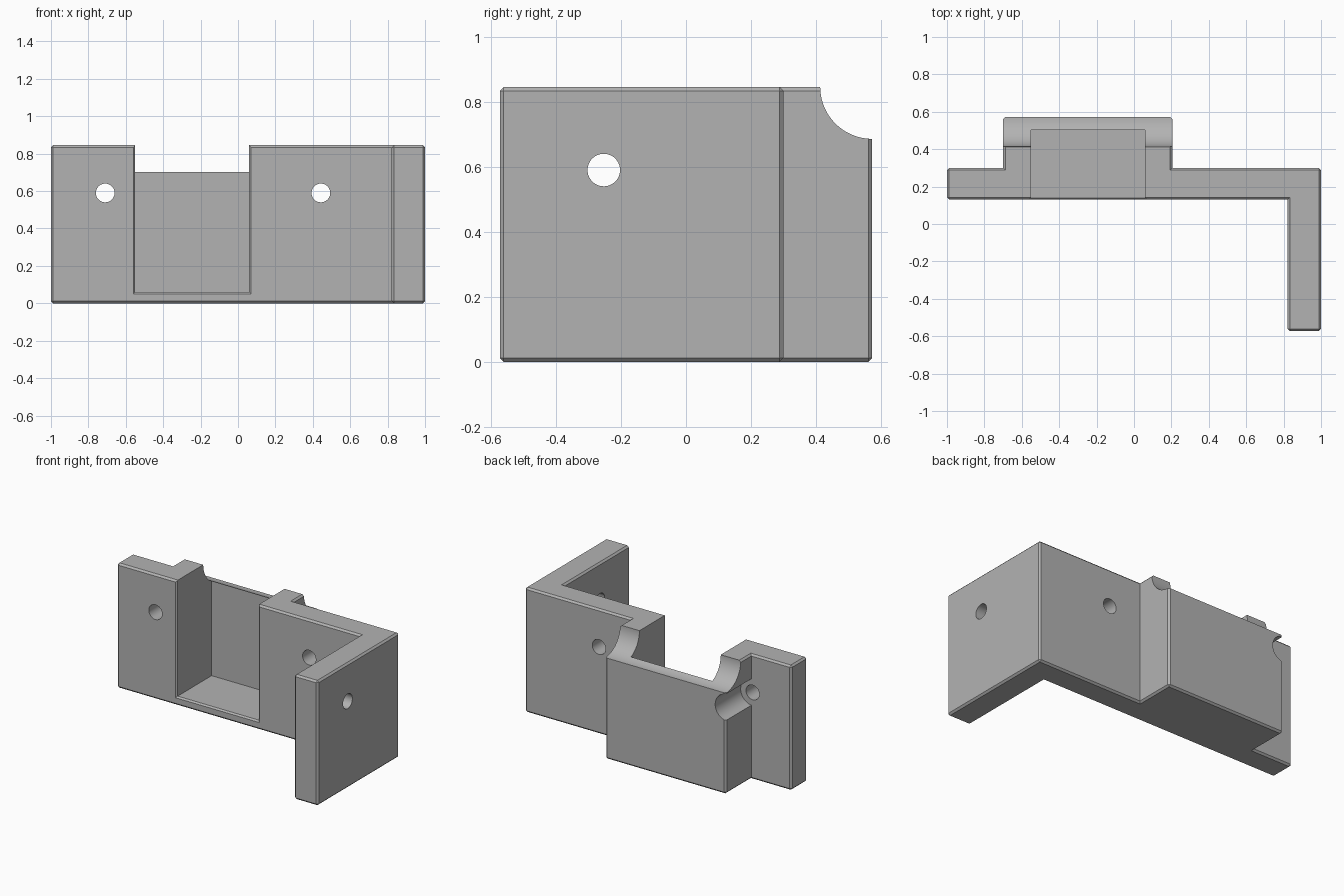
import bpy, bmesh, math
from mathutils import Vector, Matrix

old = bpy.data.objects.get("Cube")
if old:
    bpy.data.objects.remove(old, do_unlink=True)

TOP, BACK, CHAMFER = 0.846, 0.573, 0.012
PLATE_FRONT, PLATE_BACK = 0.13, 0.30

grey = bpy.data.materials.new("plain_grey")
grey.use_nodes = True
colour = (0.45, 0.45, 0.45, 1)
grey.diffuse_color = colour
grey.node_tree.nodes["Principled BSDF"].inputs["Base Color"].default_value = colour


def finish(name, bm):
    bmesh.ops.recalc_face_normals(bm, faces=bm.faces)
    mesh = bpy.data.meshes.new(name)
    bm.to_mesh(mesh)
    bm.free()
    mesh.materials.append(grey)
    obj = bpy.data.objects.new(name, mesh)
    bpy.context.collection.objects.link(obj)
    return obj


def cylinder(name, start, end, radius, sides=64):
    start, end = Vector(start), Vector(end)
    axis = end - start
    turn = axis.to_track_quat('Z', 'Y').to_matrix().to_4x4()
    bm = bmesh.new()
    bmesh.ops.create_cone(bm, cap_ends=True, segments=sides, radius1=radius,
                          radius2=radius, depth=axis.length,
                          matrix=Matrix.Translation((start + end) / 2) @ turn)
    return finish(name, bm)


# Bracket body: extruded footprint with all outward edges chamfered
footprint = [(-1, PLATE_FRONT), (0.822, PLATE_FRONT), (0.822, -BACK), (1, -BACK),
             (1, PLATE_BACK), (0.205, PLATE_BACK), (0.205, BACK), (-0.70, BACK),
             (-0.70, PLATE_BACK), (-1, PLATE_BACK)]
bm = bmesh.new()
base = bm.faces.new([bm.verts.new((x, y, 0)) for x, y in footprint])
top = bmesh.ops.extrude_face_region(bm, geom=[base])["geom"]
bmesh.ops.translate(bm, vec=(0, 0, TOP),
                    verts=[v for v in top if isinstance(v, bmesh.types.BMVert)])
bmesh.ops.recalc_face_normals(bm, faces=bm.faces)
bm.normal_update()
bmesh.ops.bevel(bm, geom=[e for e in bm.edges if e.is_convex], offset=CHAMFER,
                segments=1, profile=0.5, affect='EDGES')
body = finish("bracket_body", bm)

# Pocket cutter: open at the top, flaring at the front for a chamfered mouth
bm = bmesh.new()
rings = []
for y, flare in ((PLATE_FRONT - 0.01, 0.02), (PLATE_FRONT + 0.01, 0), (0.503, 0)):
    left, right, low = -0.55 - flare, 0.06 + flare, 0.06 - flare
    rings.append([bm.verts.new((x, y, z)) for x, z in
                  ((left, low), (right, low), (right, 1), (left, 1))])
for a, b in zip(rings, rings[1:]):
    for i in range(4):
        j = (i + 1) % 4
        bm.faces.new((a[i], a[j], b[j], b[i]))
bm.faces.new(rings[0])
bm.faces.new(rings[-1])
cutters = [finish("pocket_cutter", bm)]

# Rounded cove along the back top edge, screw holes and screwdriver groove
hole_z = 0.59
cutters += [
    cylinder("cove_cutter", (-0.85, BACK, TOP), (0.35, BACK, TOP), 0.16, 128),
    cylinder("groove_cutter", (-0.71, PLATE_BACK, hole_z), (-0.71, 0.7, hole_z), 0.09),
    cylinder("left_hole_cutter", (0.443, 0, hole_z), (0.443, 0.4, hole_z), 0.05),
    cylinder("right_hole_cutter", (-0.71, 0, hole_z), (-0.71, 0.4, hole_z), 0.05),
    cylinder("arm_hole_cutter", (0.7, -0.253, hole_z), (1.1, -0.253, hole_z), 0.05),
]

# Apply the cuts
bpy.context.view_layer.objects.active = body
body.select_set(True)
for cutter in cutters:
    cutter.hide_render = True
    cut = body.modifiers.new(cutter.name, 'BOOLEAN')
    cut.operation, cut.solver, cut.object = 'DIFFERENCE', 'EXACT', cutter
    bpy.ops.object.modifier_apply(modifier=cut.name)
    bpy.data.objects.remove(cutter, do_unlink=True)

bpy.ops.object.shade_smooth_by_angle(angle=math.radians(25))
